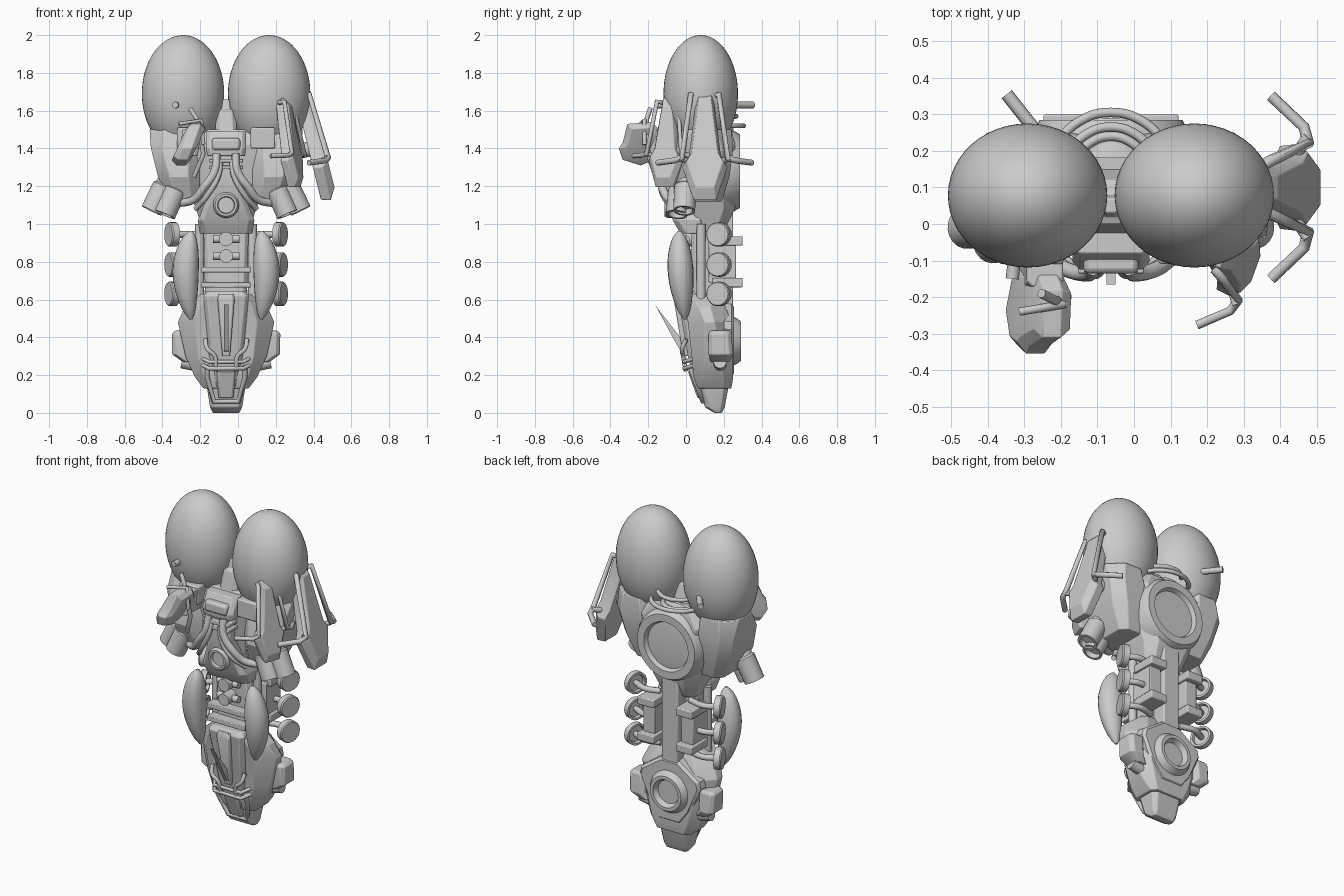
import bpy, bmesh, math
from mathutils import Vector, Matrix

if "Cube" in bpy.data.objects:
    bpy.data.objects.remove(bpy.data.objects["Cube"])

CX = -0.063          # body axis; all parts are built relative to it
SIDES = ((1, "right"), (-1, "left"))


def loft(name, rings, bevel=0.0):
    """Skin a list of equal-length point rings and cap both ends."""
    bm = bmesh.new()
    vs = [[bm.verts.new(p) for p in r] for r in rings]
    n = len(vs[0])
    for a, b in zip(vs, vs[1:]):
        for i in range(n):
            bm.faces.new((a[i], a[(i + 1) % n], b[(i + 1) % n], b[i]))
    bm.faces.new(vs[0])
    bm.faces.new(vs[-1])
    bmesh.ops.recalc_face_normals(bm, faces=bm.faces)
    me = bpy.data.meshes.new(name)
    bm.to_mesh(me)
    bm.free()
    ob = bpy.data.objects.new(name, me)
    bpy.context.collection.objects.link(ob)
    ob.location.x = CX
    if bevel:
        m = ob.modifiers.new("bevel", 'BEVEL')
        m.width, m.segments, m.limit_method = bevel, 2, 'ANGLE'
    return ob


def hull(name, secs, bevel=0.004):
    """Stack of chamfered rectangles: (z, centre x, half width, y front, y back, chamfer)."""
    rings = []
    for z, c, w, a, b, k in secs:
        rings.append([(c - w, a + k, z), (c - w + k, a, z), (c + w - k, a, z), (c + w, a + k, z),
                      (c + w, b - k, z), (c + w - k, b, z), (c - w + k, b, z), (c - w, b - k, z)])
    return loft(name, rings, bevel)


def box(name, x0, x1, y0, y1, z0, z1, bevel=0.008):
    return loft(name, [[(x0, y0, z), (x1, y0, z), (x1, y1, z), (x0, y1, z)] for z in (z0, z1)], bevel)


def lathe(name, center, axis, prof, n=32):
    """Revolve (radius, height) pairs about an axis."""
    q = Vector(axis).to_track_quat('Z', 'Y')
    c = Vector(center)
    ring = lambda r, h: [c + q @ Vector((r * math.cos(2 * math.pi * i / n), r * math.sin(2 * math.pi * i / n), h))
                         for i in range(n)]
    return loft(name, [ring(r, h) for r, h in prof])


def rod(name, a, b, r, n=16):
    d = Vector(b) - Vector(a)
    return lathe(name, a, d, [(r, 0), (r, d.length)], n)


def tube(name, pts, r, smooth=True):
    cu = bpy.data.curves.new(name, 'CURVE')
    cu.dimensions, cu.bevel_depth, cu.bevel_resolution, cu.resolution_u = '3D', r, 2, 6
    cu.use_fill_caps = True
    sp = cu.splines.new('BEZIER')
    sp.bezier_points.add(len(pts) - 1)
    for p, co in zip(sp.bezier_points, pts):
        p.co = co
        p.handle_left_type = p.handle_right_type = 'AUTO' if smooth else 'VECTOR'
    if not smooth:
        cu.resolution_u = 1
    ob = bpy.data.objects.new(name, cu)
    bpy.context.collection.objects.link(ob)
    ob.location.x = CX


def egg(name, c, r):
    bpy.ops.mesh.primitive_uv_sphere_add(segments=48, ring_count=32, radius=1,
                                         location=(c[0] + CX, c[1], c[2]))
    ob = bpy.context.object
    ob.name, ob.scale = name, r


def shield(name, c, yaw, tilt, k):
    """Armour slab facing +x with two side rails whose ends kick inward."""
    m = (Matrix.Translation(c) @ Matrix.Rotation(math.radians(yaw), 4, 'Z')
         @ Matrix.Rotation(math.radians(tilt), 4, 'Y') @ Matrix.Scale(k, 4))
    out = [(-.04, .3), (.04, .3), (.085, -.06), (.12, -.12), (.06, -.3), (-.06, -.3), (-.12, -.12), (-.085, -.06)]
    loft(name, [[m @ Vector((d, a * s, b * s)) for a, b in out]
                for d, s in ((-.04, .95), (.01, 1), (.045, .8))], .004)
    for s, side in SIDES:
        rail = [(-.01, .05, .27), (.035, .075, .27), (.05, .12, -.08), (.035, .165, -.09), (-.055, .25, -.08)]
        tube(name + "_rail_" + side, [m @ Vector((x, s * y, z)) for x, y, z in rail], .016 * k, False)
        tube(name + "_rail_foot_" + side, [m @ Vector(p) for p in ((0, s * .07, -.09), (.05, s * .14, -.08))], .016 * k, False)


# Torso, lower hull and foot
hull("torso", [(.96, 0, .12, .02, .2, .04), (1.08, 0, .16, -.01, .26, .06), (1.25, 0, .22, -.04, .26, .07),
               (1.42, 0, .26, -.06, .26, .08), (1.5, 0, .2, -.02, .24, .07)])
hull("chest_plate", [(.95, 0, .14, -.03, .1, .03), (1.02, 0, .15, -.07, .1, .03), (1.22, 0, .07, -.11, .1, .02),
                     (1.36, 0, .07, -.1, .1, .02)])
hull("lower_hull", [(.13, 0, .12, .06, .24, .03), (.19, 0, .165, .04, .25, .05), (.3, 0, .215, .03, .25, .07),
                    (.48, 0, .255, .01, .24, .09), (.56, 0, .22, -.01, .21, .08), (.63, 0, .13, -.02, .17, .03)])
hull("shin_plate", [(.14, 0, .06, .05, .12, .015), (.3, 0, .09, .01, .1, .02), (.62, 0, .12, -.045, .08, .02),
                    (.645, 0, .1, -.03, .08, .02)])
hull("shin_ridge", [(.3, 0, .02, -.015, .06, .004), (.6, 0, .045, -.065, .02, .01), (.63, 0, .04, -.055, .02, .01)])
hull("foot", [(.0, 0, .07, .15, .19, .01), (.03, 0, .085, .1, .205, .02), (.22, 0, .115, .05, .24, .03)])
hull("toe_block", [(.08, 0, .04, .06, .12, .01), (.22, 0, .05, .01, .1, .01)])
# Angular back plate of the lower hull
plate = [(-.07, .2), (.07, .2), (.13, .28), (.2, .44), (.19, .48), (.06, .57), (-.06, .57), (-.19, .48), (-.2, .44), (-.13, .28)]
loft("hull_back_plate", [[(x * k, y, .38 + (z - .38) * k) for x, z in plate] for y, k in ((.2, 1.06), (.24, 1.03), (.255, .95))])

# Front fin blade
loft("fin", [[(x, -.165, .575), (x, -.14, .54), (x, -.03, .4), (x, .01, .31), (x, -.03, .33), (x, -.07, .4)]
             for x in (-.012, .012)])

# Round ports and spine on the back
lathe("back_port_large", (0, .2, 1.28), (0, 1, 0), [(.23, -.02), (.215, .05), (.195, .085), (.15, .085), (.13, .04)], 40)
lathe("back_port_small", (0, .23, .38), (0, 1, 0), [(.14, 0), (.12, .04), (.105, .06), (.085, .06), (.07, .03)])
box("spine", -.055, .055, .14, .25, .5, 1.12)

# Waist core with pistons and cross bars
hull("waist_core", [(.58, 0, .11, .03, .16, .02), (1.0, 0, .12, .03, .18, .02)])
for z, r in ((.92, .038), (.83, .036)):
    rod("piston_%d" % (z * 100), (0, .05, z), (0, -.05, z), r)
    rod("piston_rod_%d" % (z * 100), (-.07, 0, z), (.07, 0, z), .02)
for z in (.76, .68):
    box("cross_bar_%d" % (z * 1000), -.13, .13, -.03, .04, z - .017, z + .012, .004)
lathe("chest_lens", (0, -.06, 1.1), (0, -1, 0), [(.068, 0), (.068, .04), (.058, .055), (.046, .055), (.042, .035)])

# Head unit and neck post
hull("head_block", [(1.36, 0, .1, -.12, .05, .02), (1.4, 0, .105, -.125, .05, .02), (1.49, 0, .105, -.08, .06, .02)])
box("head_visor", -.075, .075, -.135, -.06, 1.39, 1.455, .015)
hull("neck_post", [(1.46, 0, .06, -.03, .16, .02), (1.6, 0, .05, 0, .12, .02), (1.61, 0, .025, .02, .08, .01),
                   (1.66, 0, .02, .03, .07, .008)])
for z in (1.3, 1.335):
    box("neck_band_%d" % (z * 1000), -.09, .09, -.135, -.02, z - .01, z + .01, .004)

# Hoops behind the neck
for k, (r, z) in enumerate(((.165, 1.52), (.125, 1.57), (.1, 1.5))):
    tube("rear_hoop_%d" % k, [(r * math.cos(t * math.pi / 6), .14 + r * math.sin(t * math.pi / 6), z)
                              for t in range(7)], .013)

# Bars wrapping the shin, and the toe loop
for z in (.235, .27):
    tube("shin_bar_%d" % (z * 1000), [(-.13, .05, z + .02), (-.09, -.01, z), (.09, -.01, z), (.13, .05, z + .02)], .011, False)
tube("toe_loop", [(-.1, .02, .25), (-.1, .04, .19), (-.065, .09, .06), (.065, .09, .06), (.1, .04, .19), (.1, .02, .25)], .013, False)

for s, side in SIDES:
    def n(part):
        return part + "_" + side

    def sx(*pts):
        return [(s * x, y, z) for x, y, z in pts]

    # Egg-shaped tank in its shoulder socket
    egg(n("tank"), (s * .228, .078, 1.69), (.218, .197, .31))
    hull(n("shoulder"), [(1.12, s * .22, .08, -.06, .19, .04), (1.25, s * .25, .11, -.11, .23, .06),
                         (1.4, s * .268, .13, -.09, .25, .06), (1.5, s * .27, .135, -.05, .24, .08)])
    box(n("collar_clamp"), *sorted((s * .13, s * .26)), -.11, .0, 1.4, 1.51)
    # Paired thruster barrels
    for k, (a, b) in enumerate((((.31, -.0, 1.24), (.395, -.01, 1.07)), ((.25, -.03, 1.22), (.325, -.05, 1.05)))):
        d = Vector((s * (b[0] - a[0]), b[1] - a[1], b[2] - a[2]))
        L = d.length
        lathe(n("thruster_%d" % k), sx(a)[0], d, [(.045, 0), (.05, L * .2), (.06, L * .25), (.058, L), (.045, L), (.04, L - .03)], 20)
    # Hoses across the chest
    tube(n("hose_outer"), sx((.05, -.12, 1.37), (.06, -.135, 1.28), (.12, -.125, 1.19), (.17, -.09, 1.13), (.25, -.04, 1.11)), .022)
    tube(n("hose_inner"), sx((.03, -.12, 1.34), (.04, -.135, 1.26), (.1, -.12, 1.15), (.16, -.06, 1.08)), .015)
    # Leaf-shaped waist guard with a flatter inner side
    rings = []
    for i in range(17):
        t = .005 + .985 * i / 16
        w = math.sin(math.pi * t ** .85) ** .6
        cx, cy = .185 + .02 * math.sin(math.pi * t), -.035 + .03 * t * t
        ring = []
        for a in range(20):
            c, q = math.cos(a * math.pi / 10), math.sin(a * math.pi / 10)
            ring.append((s * (cx + (.078 if c > 0 else .06) * w * c), cy + .068 * w * q, .965 - .475 * t))
        rings.append(ring)
    loft(n("waist_guard"), rings)
    # Side wheels with dished inner faces, and their rear bracket
    ax = Vector((s * .93, -.36, 0))
    for z in (.945, .785, .63):
        lathe(n("wheel_%d" % (z * 1000)), (s * .29, .172, z), ax,
              [(.016, -.06), (.016, -.008), (.048, -.008), (.052, -.025), (.065, -.025), (.065, .01), (.06, .017)], 24)
        tube(n("wheel_arm_%d" % (z * 1000)), sx((.1, .19, z), (.2, .21, z), (.27, .18, z)), .018)
    box(n("bracket_web"), *sorted((s * .09, s * .17)), .12, .265, .69, .91, .005)
    for z in (.665, .885):
        box(n("bracket_lug_%d" % (z * 1000)), *sorted((s * .075, s * .185)), .14, .3, z, z + .05, .006)
    rod(n("waist_strut"), (s * .14, .08, .58), (s * .14, .08, 1.0), .024)
    # Hip pod with lower roller
    hull(n("hip_pod"), [(.27, s * .19, .04, .13, .23, .02), (.31, s * .235, .05, .12, .25, .02),
                        (.42, s * .235, .052, .12, .24, .02), (.435, s * .225, .045, .13, .23, .02)])
    rod(n("hip_roller"), (s * .14, .18, .25), (s * .235, .18, .27), .034, 20)
    # Shin hooks
    tube(n("shin_hook"), sx((.055, .0, .22), (.06, -.015, .3), (.1, -.02, .34), (.11, 0, .39)), .012)

# Right-hand shields
shield("side_shield", (.472, .1, 1.415), 0, -14, 1)
shield("front_shield", (.335, -.1, 1.43), -20, -9, .8)
rod("shield_mount", (.25, .1, 1.36), (.46, .1, 1.4), .04)

# Left front slab and its arm
slab = [(-.12, 1.48), (-.18, 1.54), (-.31, 1.53), (-.335, 1.43), (-.355, 1.4), (-.335, 1.34), (-.24, 1.31), (-.12, 1.36)]
loft("left_slab", [[(x + .35 * (z - 1.42), -.22 + (y + .22) * k, 1.42 + (z - 1.42) * k) for y, z in slab]
                   for x, k in ((-.25, .75), (-.225, 1), (-.175, 1), (-.15, .75))], .003)
hull("left_slab_arm", [(1.36, -.2, .05, -.2, 0, .015), (1.5, -.18, .05, -.17, 0, .015)])
tube("left_slab_rail", [(-.19, -.19, 1.61), (-.15, -.21, 1.55), (-.12, -.2, 1.37), (-.17, -.16, 1.25)], .013, False)
tube("left_slab_band", [(-.25, -.24, 1.53), (-.13, -.22, 1.55), (-.12, -.22, 1.42)], .011, False)

# Rod ends poking out of the left tank
tube("left_tank_rod_rear", [(-.21, .26, 1.63), (-.285, .355, 1.63)], .018, False)
tube("left_tank_rod_front", [(-.26, -.06, 1.63), (-.27, -.15, 1.63)], .018, False)

# Smooth curved surfaces, keep hard edges
bpy.ops.object.select_all(action='DESELECT')
for ob in bpy.context.scene.objects:
    if ob.type == 'MESH':
        ob.select_set(True)
        bpy.context.view_layer.objects.active = ob
bpy.ops.object.shade_smooth_by_angle(angle=math.radians(28))
